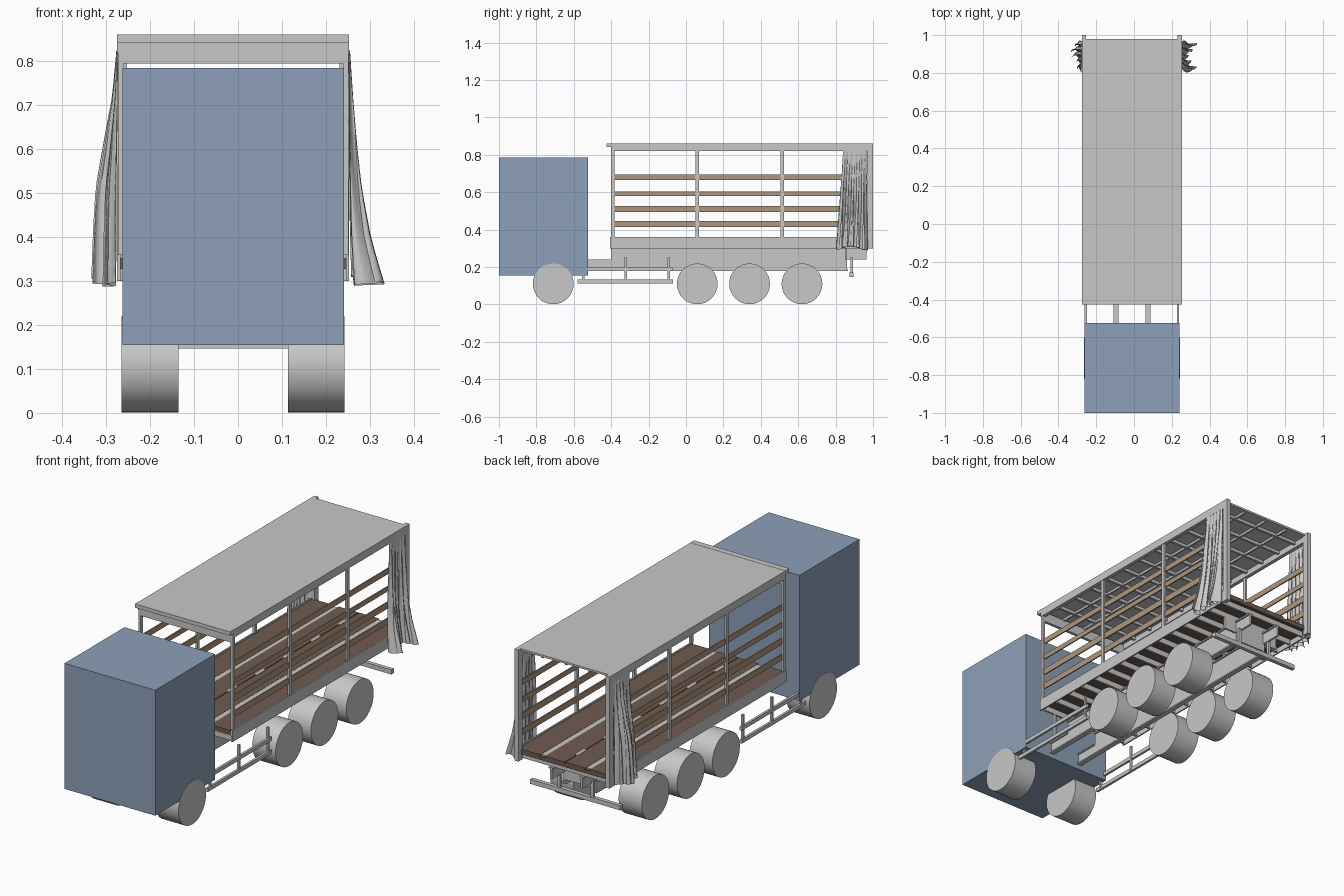
import bpy, bmesh, math
from mathutils import Matrix

if "Cube" in bpy.data.objects:
    bpy.data.objects.remove(bpy.data.objects["Cube"], do_unlink=True)

CX = -0.011      # centre line of the vehicle
HALF = 0.264     # half width of the cargo body


def material(name, rgb):
    m = bpy.data.materials.new(name)
    m.use_nodes = True
    m.diffuse_color = (*rgb, 1)
    m.node_tree.nodes["Principled BSDF"].inputs["Base Color"].default_value = (*rgb, 1)
    return m


GREY = material("light grey", (0.58, 0.58, 0.58))
BLUE = material("slate blue", (0.27, 0.35, 0.48))
TAN = material("tan wood", (0.43, 0.31, 0.21))
BROWN = material("brown floor", (0.16, 0.105, 0.08))


def finish(name, bm, mat):
    bmesh.ops.recalc_face_normals(bm, faces=bm.faces)
    me = bpy.data.meshes.new(name)
    bm.to_mesh(me)
    bm.free()
    me.materials.append(mat)
    ob = bpy.data.objects.new(name, me)
    bpy.context.collection.objects.link(ob)
    return ob


def boxes(name, mat, spans):
    """One object made of boxes, each given as (x0, x1, y0, y1, z0, z1) from the centre line."""
    bm = bmesh.new()
    for x0, x1, y0, y1, z0, z1 in spans:
        place = Matrix.Translation((CX + (x0 + x1) / 2, (y0 + y1) / 2, (z0 + z1) / 2))
        size = Matrix.Diagonal((abs(x1 - x0), y1 - y0, z1 - z0, 1))
        bmesh.ops.create_cube(bm, size=1, matrix=place @ size)
    return finish(name, bm, mat)


def both(*spans):
    """Repeat box spans mirrored across the centre line."""
    return [s for a in spans for s in (a, (-a[1], -a[0], *a[2:]))]


def steps(start, stop, count):
    return [start + (stop - start) * i / (count - 1) for i in range(count)]


# Cab
boxes("cab", BLUE, [(-0.252, 0.252, -1.0, -0.525, 0.155, 0.785)])

# Wheels: each side is a pair of discs
for row, y in enumerate((-0.71, 0.06, 0.34, 0.62)):
    for side, label in ((1, "left"), (-1, "right")):
        bm = bmesh.new()
        for inner, outer in ((0.125, 0.175), (0.175, 0.254)):
            place = Matrix.Translation((CX + side * (inner + outer) / 2, y, 0.11))
            bmesh.ops.create_cone(bm, cap_ends=True, segments=32, radius1=0.109, radius2=0.109,
                                  depth=outer - inner, matrix=place @ Matrix.Rotation(math.pi / 2, 4, 'Y'))
        wheel = finish(f"wheel_{label}_{row + 1}", bm, GREY)
        bpy.context.view_layer.objects.active = wheel
        wheel.select_set(True)
        bpy.ops.object.shade_smooth_by_angle()
        wheel.select_set(False)

# Chassis beams: web with flanges, low neck at the front, raised tail
boxes("chassis_beams", GREY, both(
    (0.08, 0.09, -0.53, -0.40, 0.185, 0.235),
    (0.08, 0.09, -0.40, 0.86, 0.185, 0.30),
    (0.08, 0.09, 0.86, 0.965, 0.24, 0.30),
    (0.072, 0.098, -0.53, 0.865, 0.18, 0.187),
    (0.072, 0.098, -0.53, -0.40, 0.233, 0.24),
    (0.072, 0.098, -0.40, 0.965, 0.293, 0.30)))
boxes("tail_brackets", GREY, [(-0.09, 0.09, 0.85, 0.86, 0.20, 0.30)]
      + both((0.09, 0.16, 0.85, 0.86, 0.24, 0.30)))

# Underfloor cross members
boxes("cross_members", GREY, [(-0.25, 0.25, y - 0.005, y + 0.005, 0.30, 0.33)
                              for y in steps(-0.39, 0.95, 15)])

# Rear underrun bar and hangers
boxes("rear_underrun_bar", GREY, [(-0.25, 0.25, 0.875, 0.895, 0.147, 0.17)]
      + both((0.085, 0.1, 0.88, 0.893, 0.16, 0.25)))

# Side guards
boxes("side_guards", GREY, both(
    (0.238, 0.25, -0.58, -0.07, 0.113, 0.132),
    (0.238, 0.25, -0.58, -0.07, 0.178, 0.197),
    (0.235, 0.245, -0.555, -0.543, 0.12, 0.19),
    (0.235, 0.245, -0.328, -0.315, 0.12, 0.25),
    (0.235, 0.245, -0.098, -0.085, 0.12, 0.25)))

# Floor planks with inlaid strips and slots
edges = (-0.257, -0.138, -0.112, -0.002, 0.002, 0.112, 0.138, 0.257)
boxes("floor_planks", BROWN, [(a, b, -0.40, 0.975, 0.33, 0.353)
                              for a, b in zip(edges[::2], edges[1::2])]
      + [(-0.257, 0.257, -0.40, 0.975, 0.328, 0.345)])
boxes("floor_strips", GREY, both((0.112, 0.138, -0.39, 0.965, 0.343, 0.352)))
boxes("floor_slots", GREY, [(-0.008, 0.008, y - 0.035, y + 0.035, 0.35, 0.355)
                            for y in steps(-0.25, 0.85, 6)])

# Body sides: lower rails, posts and top rails
boxes("lower_rails", GREY, both((0.257, HALF, -0.405, 0.99, 0.30, 0.36)))
boxes("side_posts", GREY, both(*[(0.25, 0.262, y - 0.009, y + 0.009, 0.36, 0.825)
                                 for y in (-0.391, 0.06, 0.515)]))
boxes("top_rails", GREY, both((0.245, HALF, -0.40, 0.98, 0.82, 0.856)))
boxes("rear_posts", GREY, both((0.242, HALF, 0.968, 1.0, 0.30, 0.86)))
boxes("front_header", GREY, [(-0.25, 0.25, -0.40, -0.385, 0.795, 0.845)])

# Timber slats
boxes("side_slats", TAN, both(*[(0.25, 0.256, -0.39, 0.97, z - h, z + h)
                                for z, h in ((0.43, 0.015), (0.51, 0.016), (0.592, 0.012), (0.68, 0.014))]))

# Roof sheet, front lip and lattice of roof bows
boxes("roof", GREY, [(-HALF, HALF, -0.415, 0.98, 0.85, 0.86),
                     (-HALF, HALF, -0.425, -0.395, 0.842, 0.861)])
boxes("roof_bows", GREY, [(-0.25, 0.25, y - 0.006, y + 0.006, 0.835, 0.85)
                          for y in steps(-0.3, 0.9, 11)]
      + [(x - 0.004, x + 0.004, -0.40, 0.97, 0.838, 0.85) for x in (-0.13, 0, 0.13)])


def curtain(name, side, profile, pleats=5, rows=14, cols=60):
    """Gathered cloth; profile lists the outward reach from top to hem."""
    bm = bmesh.new()
    grid = []
    for r in range(rows + 1):
        t = r / rows
        f = t * (len(profile) - 1)
        i = min(int(f), len(profile) - 2)
        reach = profile[i] + (profile[i + 1] - profile[i]) * (f - i)
        line = []
        for c in range(cols + 1):
            u = c / cols
            angle = 2 * math.pi * pleats * u
            fold = 0.5 - 0.5 * math.cos(angle + 0.5 * math.sin(3 * t + side))
            depth = reach * (0.72 + 0.28 * math.sin(7 * u + side))
            y = 0.965 - u * (0.125 + 0.03 * t) + 0.012 * t * math.sin(2 * angle)
            z = 0.825 - t * (0.525 + 0.012 * math.sin(5 * u + 2 * side))
            line.append(bm.verts.new((CX + side * (0.262 + depth * (0.15 + 0.85 * fold)), y, z)))
        grid.append(line)
    for upper, lower in zip(grid, grid[1:]):
        for c in range(cols):
            bm.faces.new((upper[c], upper[c + 1], lower[c + 1], lower[c]))
    ob = finish(name, bm, GREY)
    ob.data.shade_smooth()


# Tied-back curtains at the rear corners
curtain("curtain_left", 1, (0.004, 0.011, 0.02, 0.032, 0.052, 0.084))
curtain("curtain_right", -1, (0.004, 0.014, 0.034, 0.054, 0.06, 0.064))
